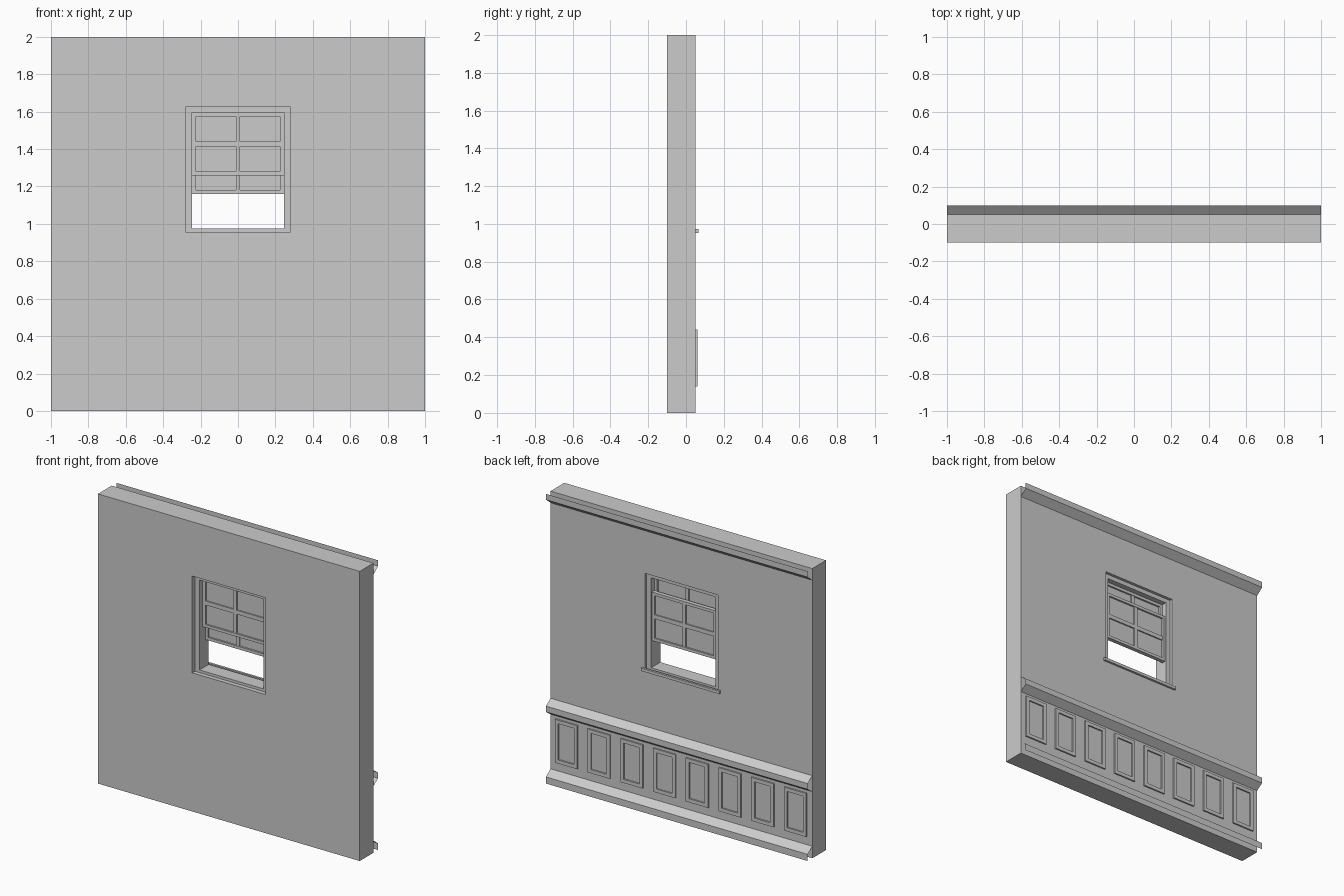
import bpy, bmesh

if "Cube" in bpy.data.objects:
    bpy.data.objects.remove(bpy.data.objects["Cube"])


def finish(name, bm, fix=True):
    if fix:
        bmesh.ops.recalc_face_normals(bm, faces=bm.faces)
    me = bpy.data.meshes.new(name)
    bm.to_mesh(me)
    bm.free()
    ob = bpy.data.objects.new(name, me)
    bpy.context.collection.objects.link(ob)
    return ob


def box(name, x0, x1, y0, y1, z0, z1):
    bm = bmesh.new()
    bmesh.ops.create_cube(bm, size=1)
    for v in bm.verts:
        v.co = (x0 if v.co.x < 0 else x1,
                y0 if v.co.y < 0 else y1,
                z0 if v.co.z < 0 else z1)
    return finish(name, bm)


def ring(name, outer, inner, y0, y1):
    """Rectangular frame; outer and inner are (x0, x1, z0, z1)."""
    bm = bmesh.new()

    def loop(r, y):
        x0, x1, z0, z1 = r
        return [bm.verts.new((x, y, z)) for x, z in
                ((x0, z0), (x1, z0), (x1, z1), (x0, z1))]

    loops = [loop(outer, y0), loop(outer, y1), loop(inner, y1), loop(inner, y0)]
    for k in range(4):
        a, b = loops[k], loops[(k + 1) % 4]
        for i in range(4):
            j = (i + 1) % 4
            bm.faces.new((a[i], a[j], b[j], b[i]))
    return finish(name, bm)


def moulding(name, profile):
    """Open strip of (y, z) points, listed top down, run along the wall."""
    bm = bmesh.new()
    rows = [[bm.verts.new((x, y, z)) for x in (-1, 1)] for y, z in profile]
    for a, b in zip(rows, rows[1:]):
        bm.faces.new((a[0], a[1], b[1], b[0]))
    bm.normal_update()
    if sum(f.normal.y for f in bm.faces) < 0:
        bmesh.ops.reverse_faces(bm, faces=bm.faces)
    return finish(name, bm, fix=False)


def sash(name, z0, y0, y1):
    """Two-by-two pane sash."""
    w, h, rail = 0.245, 0.335, 0.02
    z1, zm, ym = z0 + h, z0 + h / 2, (y0 + y1) / 2
    xi, lo, hi = w - rail, z0 + rail, z1 - rail
    ring(name + "_frame", (-w, w, z0, z1), (-xi, xi, lo, hi), y0, y1)
    box(name + "_upright_bar", -0.012, 0.012, y0 + 0.003, y1 - 0.003, lo, hi)
    box(name + "_cross_bar", -xi, xi, y0 + 0.003, y1 - 0.003, zm - 0.014, zm + 0.014)
    box(name + "_glass", -xi, xi, ym - 0.002, ym + 0.002, lo, hi)


# Wall with window opening
opening = (-0.28, 0.28, 0.957, 1.625)
ring("wall", (-1, 1, 0, 2), opening, -0.1, 0.05)

# Window: fixed frame, fixed outer sash, raised inner sash, interior sill
ring("window_frame", opening, (-0.245, 0.245, 0.975, 1.595), -0.07, 0.03)
sash("upper_sash", 1.26, -0.035, -0.007)
sash("lower_sash", 1.16, -0.005, 0.023)
box("window_sill", -0.3, 0.3, 0.05, 0.065, 0.952, 0.972)

# Mouldings on the interior side
moulding("crown_moulding", [(0.1, 2), (0.1, 1.96), (0.05, 1.92)])
moulding("chair_rail", [(0.05, 0.57), (0.1, 0.535), (0.1, 0.495), (0.05, 0.46)])
moulding("baseboard", [(0.05, 0.083), (0.1, 0.046), (0.1, 0)])

# Row of eight wainscot panels
for i in range(8):
    c = -0.875 + 0.25 * i
    ring(f"wainscot_panel_{i + 1}", (c - 0.085, c + 0.085, 0.14, 0.44),
         (c - 0.06, c + 0.06, 0.165, 0.415), 0.05, 0.06)
